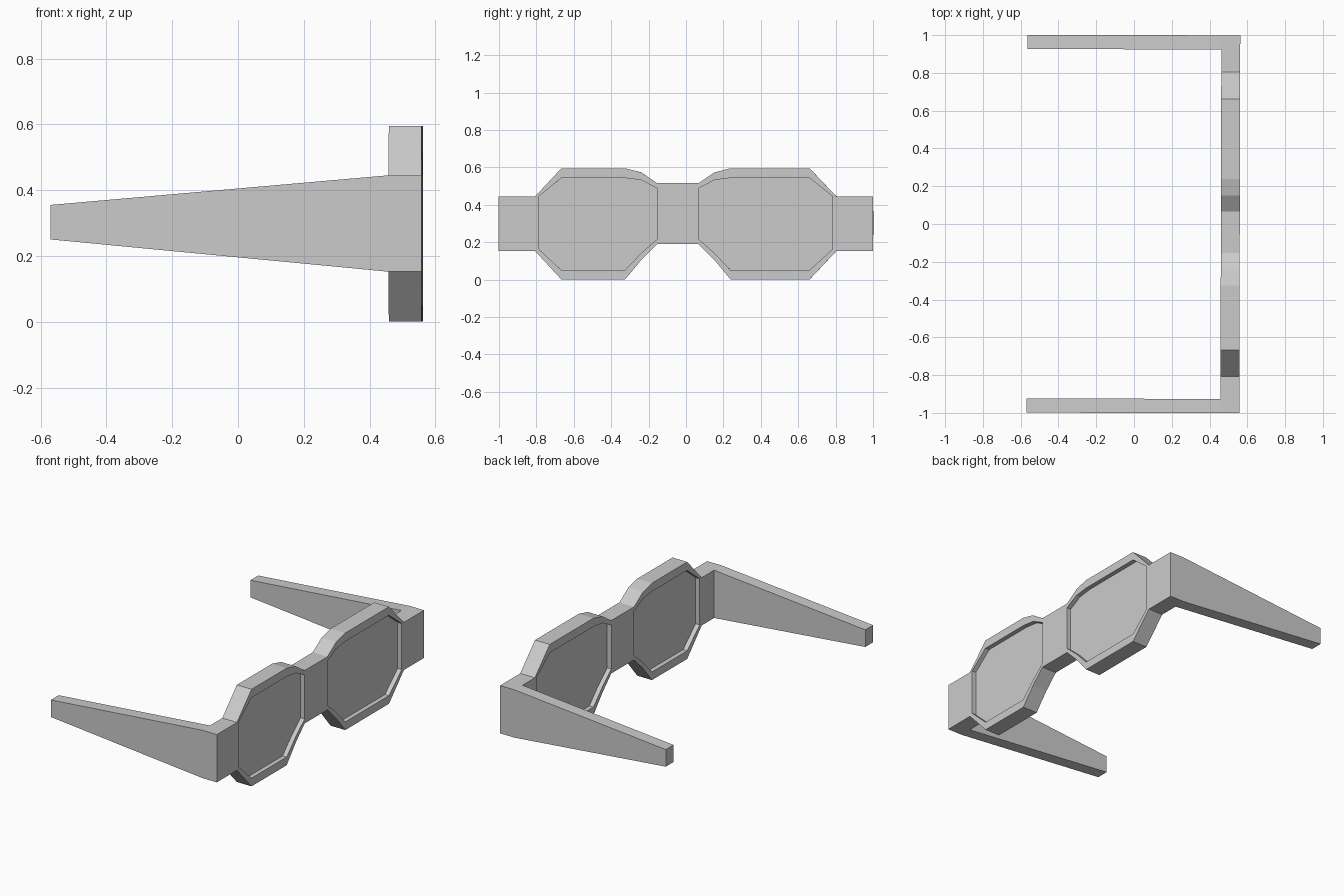
import bpy
from math import radians
from mathutils import Matrix

if "Cube" in bpy.data.objects:
    bpy.data.objects.remove(bpy.data.objects["Cube"])

X_BACK, X_FRONT = 0.46, 0.56
X_MID = (X_BACK + X_FRONT) / 2
# local (x, y, z) -> world (z, x, y): profiles drawn in the y-z plane
TO_YZ = Matrix(((0, 0, 1, 0), (1, 0, 0, 0), (0, 1, 0, 0), (0, 0, 0, 1)))
# local (x, y, z) -> world (x, -z, y): profiles drawn in the x-z plane
TO_XZ = Matrix.Rotation(radians(90), 4, 'X')
# the whole model is turned very slightly about z
TURN = Matrix.Rotation(radians(-0.15), 4, 'Z')


def slab(name, outlines, thickness, place):
    """Filled outlines (inner ones become holes) given a thickness."""
    cu = bpy.data.curves.new(name, 'CURVE')
    cu.dimensions = '2D'
    cu.fill_mode = 'BOTH'
    cu.extrude = thickness / 2
    for pts in outlines:
        sp = cu.splines.new('POLY')
        sp.points.add(len(pts) - 1)
        for p, (u, v) in zip(sp.points, pts):
            p.co = (u, v, 0, 1)
        sp.use_cyclic_u = True
    ob = bpy.data.objects.new(name, cu)
    bpy.context.collection.objects.link(ob)
    bpy.ops.object.select_all(action='DESELECT')
    ob.select_set(True)
    bpy.context.view_layer.objects.active = ob
    bpy.ops.object.convert(target='MESH')
    ob = bpy.context.object
    ob.name = name
    ob.data.transform(TURN @ place)
    for f in ob.data.polygons:
        f.use_smooth = False
    return ob


# y stations of each eye: outer rim, lens edge, flat start, flat end, shoulder, bridge
left = (-0.805, -0.785, -0.665, -0.325, -0.238, -0.152)
right = (0.805, 0.785, 0.662, 0.24, 0.153, 0.068)


def lens_outline(s):
    _, e, a, b, c, d = s
    return [(e, 0.445), (a, 0.543), (b, 0.543), (c, 0.532), (d, 0.487),
            (d, 0.217), (c, 0.142), (b, 0.05), (a, 0.05), (e, 0.163)]


def upper(s):
    o, _, a, b, c, d = s
    return [(o, 0.445), (a, 0.595), (b, 0.595), (c, 0.573), (d, 0.515)]


def lower(s):
    o, _, a, b, c, d = s
    return [(o, 0.152), (a, 0), (b, 0), (c, 0.105), (d, 0.19)]


# front frame with hinge blocks, bridge and two lens openings
frame = ([(-1, 0.152), (-1, 0.445)] + upper(left) + upper(right)[::-1]
         + [(1, 0.445), (1, 0.152)] + lower(right) + lower(left)[::-1])
at_front = Matrix.Translation((X_MID, 0, 0)) @ TO_YZ
slab("front_frame", [frame, lens_outline(left), lens_outline(right)],
     X_FRONT - X_BACK, at_front)

# lenses, set in from both faces of the frame
for side, s in (("left", left), ("right", right)):
    slab(side + "_lens", [lens_outline(s)], 0.045, at_front)

# tapered temple arms
arm = [(X_BACK, 0.152), (X_BACK, 0.445), (-0.567, 0.355), (-0.567, 0.25)]
for side, y in (("left", -0.9625), ("right", 0.9625)):
    slab(side + "_arm", [arm], 0.075, Matrix.Translation((0, y, 0)) @ TO_XZ)
